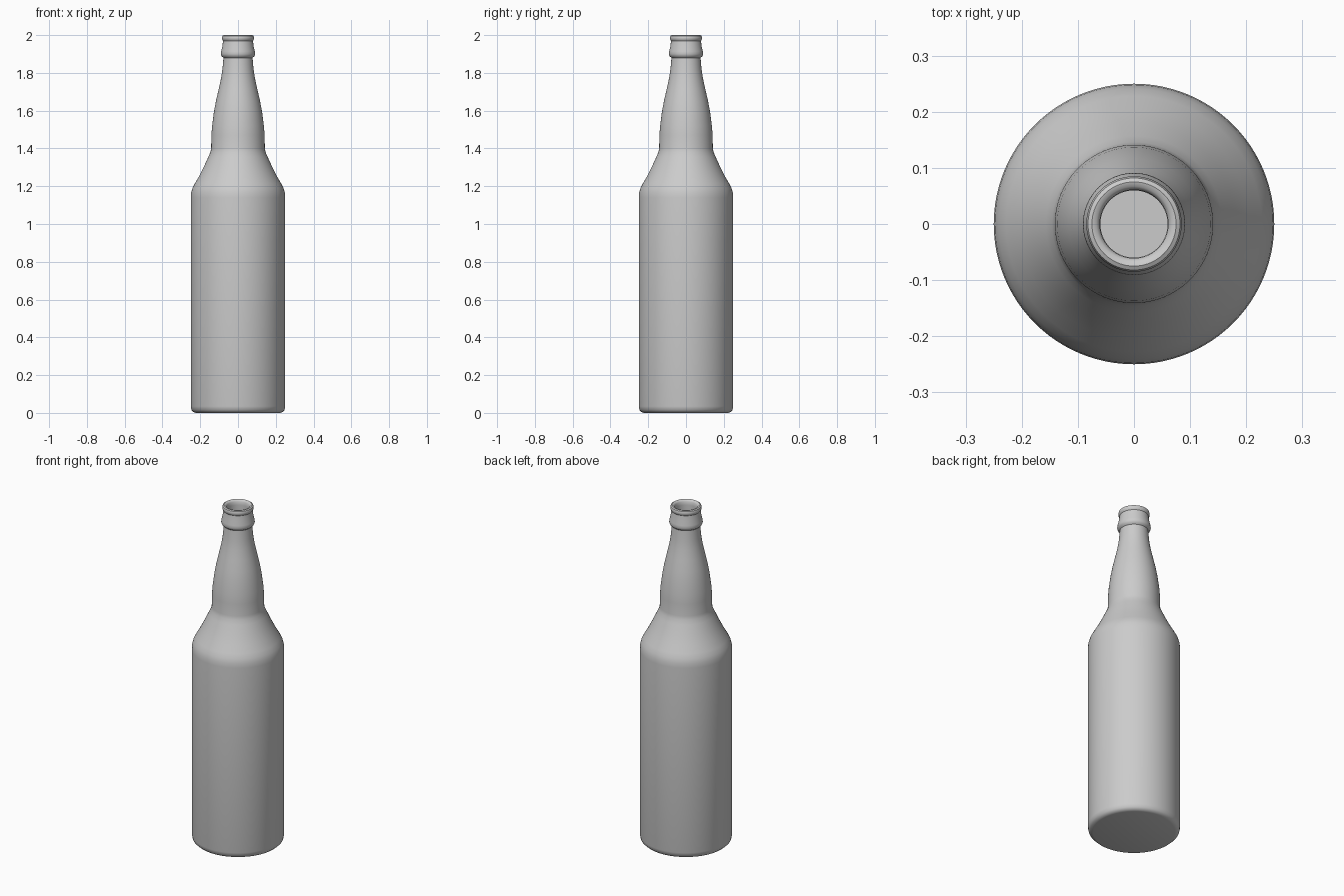
import bpy
import bmesh
import math
from mathutils import Vector

cube = bpy.data.objects.get("Cube")
if cube:
    bpy.data.objects.remove(cube)

# Single plain grey for the whole bottle
grey = bpy.data.materials.new("plain_grey")
grey.use_nodes = True
colour = (0.6, 0.6, 0.6, 1)
grey.diffuse_color = colour
grey.node_tree.nodes["Principled BSDF"].inputs["Base Color"].default_value = colour

# Outside profile (radius, height): base, body, shoulder, neck, collar, lip
outside = [
    (0, 0), (0.222, 0), (0.235, 0.004), (0.246, 0.015), (0.25, 0.035),
    (0.25, 1.14), (0.248, 1.165), (0.241, 1.19), (0.228, 1.215),
    (0.205, 1.255), (0.18, 1.305), (0.157, 1.355), (0.146, 1.38), (0.142, 1.40),
    (0.141, 1.47), (0.137, 1.52), (0.128, 1.59), (0.117, 1.65), (0.102, 1.715),
    (0.09, 1.77), (0.082, 1.82), (0.077, 1.88),
    (0.087, 1.888), (0.091, 1.9), (0.089, 1.914), (0.083, 1.94), (0.079, 1.97),
    (0.084, 1.977), (0.085, 1.987), (0.082, 1.996), (0.075, 2.0),
]
# Mouth and hollow inside, down to the floor
inside = [
    (0.067, 1.998), (0.061, 1.99), (0.06, 1.97), (0.06, 1.83), (0.083, 1.7),
    (0.107, 1.59), (0.12, 1.47), (0.122, 1.4), (0.16, 1.3), (0.215, 1.19),
    (0.23, 1.13), (0.23, 0.05), (0.21, 0.025), (0, 0.025),
]


def lathe(name, profile, steps):
    """Spin a profile around z into a smooth, closed surface."""
    bm = bmesh.new()
    verts = [bm.verts.new((r, 0, z)) for r, z in profile]
    edges = [bm.edges.new(pair) for pair in zip(verts, verts[1:])]
    bmesh.ops.spin(bm, geom=verts + edges, cent=Vector(), axis=(0, 0, 1),
                   angle=math.tau, steps=steps)
    bmesh.ops.remove_doubles(bm, verts=bm.verts, dist=0.0001)
    bmesh.ops.recalc_face_normals(bm, faces=bm.faces)
    mesh = bpy.data.meshes.new(name)
    bm.to_mesh(mesh)
    bm.free()
    mesh.materials.append(grey)
    obj = bpy.data.objects.new(name, mesh)
    bpy.context.collection.objects.link(obj)
    return obj


bottle = lathe("bottle", outside + inside, 96)
bpy.ops.object.select_all(action="DESELECT")
bottle.select_set(True)
bpy.context.view_layer.objects.active = bottle
bpy.ops.object.shade_smooth_by_angle(angle=math.radians(40))
